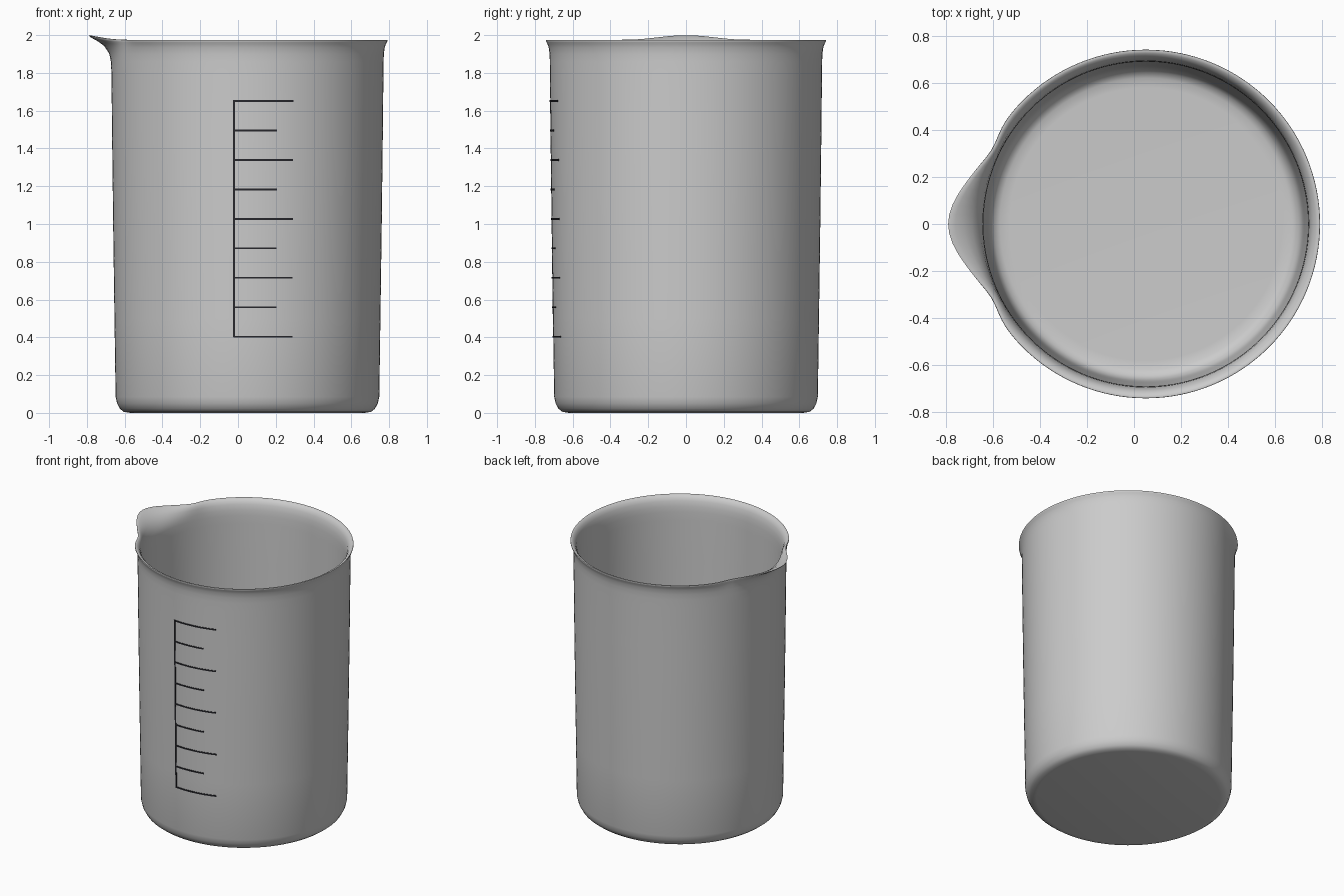
import bpy, bmesh
from math import pi, sin, cos, exp, degrees, asin

if "Cube" in bpy.data.objects:
    bpy.data.objects.remove(bpy.data.objects["Cube"])

CX, SEG = 0.05, 128          # beaker axis and number of sides

# Profile: radius, height, spout strength (outside going up, inside going down)
PROFILE = [
    (0.62, 0.0, 0), (0.655, 0.006, 0), (0.675, 0.022, 0), (0.69, 0.05, 0),
    (0.698, 0.085, 0), (0.704, 0.5, 0), (0.711, 1.0, 0), (0.717, 1.5, 0),
    (0.72, 1.8, 0), (0.721, 1.86, 0.02), (0.722, 1.90, 0.1), (0.727, 1.935, 0.32),
    (0.733, 1.952, 0.58), (0.738, 1.962, 0.82), (0.741, 1.969, 0.96),
    (0.740, 1.974, 1.0), (0.735, 1.975, 0.97), (0.725, 1.971, 0.85),
    (0.712, 1.958, 0.62), (0.702, 1.938, 0.36), (0.694, 1.90, 0.1),
    (0.691, 1.86, 0.02), (0.69, 1.8, 0), (0.687, 1.5, 0), (0.681, 1.0, 0),
    (0.674, 0.5, 0), (0.668, 0.11, 0), (0.66, 0.07, 0), (0.645, 0.045, 0),
    (0.62, 0.032, 0), (0.58, 0.03, 0),
]


def finish(bm, name):
    bmesh.ops.recalc_face_normals(bm, faces=bm.faces)
    me = bpy.data.meshes.new(name)
    bm.to_mesh(me)
    bm.free()
    ob = bpy.data.objects.new(name, me)
    bpy.context.collection.objects.link(ob)
    bpy.ops.object.select_all(action='DESELECT')
    ob.select_set(True)
    bpy.context.view_layer.objects.active = ob
    bpy.ops.object.shade_smooth_by_angle(angle=pi / 4)
    return ob


# Glass wall with rolled rim and pouring spout on the -x side
bm = bmesh.new()
rings = []
for r, z, w in PROFILE:
    ring = []
    for i in range(SEG):
        a = 2 * pi * i / SEG
        off = abs(degrees(a) - 180)
        bump = exp(-(off / 14.5) ** 2)
        pinch = 0.018 * exp(-((off - 26) / 7) ** 2)
        rr = r + w * (0.1 * bump - pinch)
        lift = 0.025 * w * exp(-(off / 14) ** 2)
        ring.append(bm.verts.new((CX + rr * cos(a), rr * sin(a), z + lift)))
    rings.append(ring)
for lo, hi in zip(rings, rings[1:]):
    for i in range(SEG):
        j = (i + 1) % SEG
        bm.faces.new((lo[i], lo[j], hi[j], hi[i]))
# Closed underside and inner floor
bm.faces.new(rings[0])
bm.faces.new(rings[-1])
finish(bm, "beaker_glass")


def wall_radius(z):
    return 0.698 + 0.0125 * (z - 0.085)


def wall_patch(bm, x0, x1, z0, z1, nx):
    """Thin raised strip that follows the curved front wall."""
    grid = []
    for k in range(nx + 1):
        x = x0 + (x1 - x0) * k / nx
        a = asin((x - CX) / 0.715)
        col = []
        for z, d in ((z0, -0.004), (z0, 0.005), (z1, 0.005), (z1, -0.004)):
            r = wall_radius(z) + d
            col.append(bm.verts.new((CX + r * sin(a), -r * cos(a), z)))
        grid.append(col)
    for a, b in zip(grid, grid[1:]):
        for i in range(4):
            j = (i + 1) % 4
            bm.faces.new((a[i], b[i], b[j], a[j]))
    bm.faces.new(grid[0])
    bm.faces.new(grid[-1])


# Graduation scale: upright line, long and short ticks
bm = bmesh.new()
T = 0.005
Z0, Z1 = 0.403, 1.652
wall_patch(bm, -0.026, -0.016, Z0 - T, Z1 + T, 1)
for i in range(9):
    z = Z0 + (Z1 - Z0) * i / 8
    wall_patch(bm, -0.016, 0.29 if i % 2 == 0 else 0.205, z - T, z + T, 12)
scale = finish(bm, "graduation_scale")
ink = bpy.data.materials.new("dark_ink")
ink.diffuse_color = (0.02, 0.02, 0.025, 1)
ink.use_nodes = True
ink.node_tree.nodes["Principled BSDF"].inputs["Base Color"].default_value = ink.diffuse_color
scale.data.materials.append(ink)
